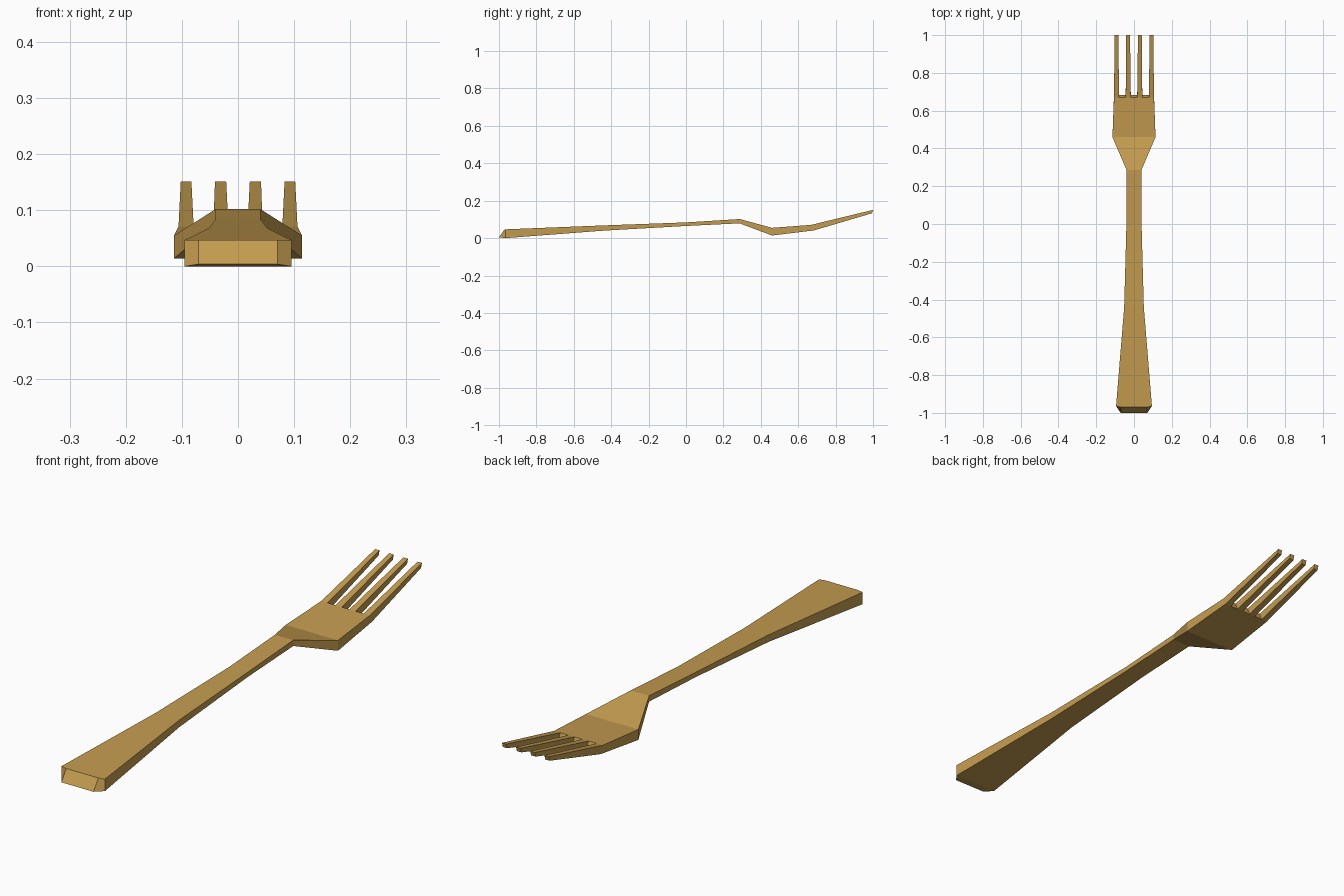
import bpy, bmesh

if "Cube" in bpy.data.objects:
    bpy.data.objects.remove(bpy.data.objects["Cube"])

bm = bmesh.new()


def section(y, xs, z, yb=None, zb=None):
    """Top and bottom vertex rows across the strip."""
    top = [bm.verts.new((x, y, z[0])) for x in xs]
    bot = [bm.verts.new((x, y if yb is None else yb, z[1])) for x in xs]
    return top, bot


def bridge(a, b):
    """Close the four long faces between two sections (rows may differ in count)."""
    (at, ab), (bt, bb) = a, b
    bm.faces.new(at + bt[::-1])
    bm.faces.new(ab[::-1] + bb)
    bm.faces.new((at[0], bt[0], bb[0], ab[0]))
    bm.faces.new((at[-1], ab[-1], bb[-1], bt[-1]))


# Handle, neck and shoulder: y, half width, top z, bottom z
stations = [
    (-0.965, 0.095, 0.047, 0.0),
    (-0.44, 0.052, 0.068, 0.040),
    (0.0, 0.040, 0.084, 0.065),
    (0.287, 0.040, 0.102, 0.079),
    (0.46, 0.114, 0.055, 0.014),
]
rows = [section(y, (-w, w), (t, b)) for y, w, t, b in stations]
for a, b in zip(rows, rows[1:]):
    bridge(a, b)

# Handle butt: sloping end face with clipped corners
tip_t = [bm.verts.new((x, -0.97, 0.047)) for x in (-0.07, 0.07)]
tip_b = [bm.verts.new((x, -1.0, 0.004)) for x in (-0.07, 0.07)]
bridge((tip_t, tip_b), rows[0])
bm.faces.new(tip_t + tip_b[::-1])

# Head plate, ending in the roots of the four tines
root_x = [-0.106, -0.079, -0.044, -0.017, 0.017, 0.044, 0.079, 0.106]
end_x = [-0.102, -0.083, -0.041, -0.021, 0.021, 0.041, 0.083, 0.102]
root = section(0.67, root_x, (0.071, 0.041), yb=0.683)
bridge(rows[-1], root)

# Tines and the slot floors between them
end = section(1.0, end_x, (0.151, 0.133), yb=0.995)
for i in range(0, 8, 2):
    r = [row[i:i + 2] for row in root]
    e = [row[i:i + 2] for row in end]
    bridge(r, e)
    bm.faces.new(e[0] + e[1][::-1])
for i in (1, 3, 5):
    bm.faces.new(root[0][i:i + 2] + root[1][i:i + 2][::-1])

bmesh.ops.recalc_face_normals(bm, faces=bm.faces)
mesh = bpy.data.meshes.new("fork")
bm.to_mesh(mesh)
bm.free()
fork = bpy.data.objects.new("fork", mesh)
bpy.context.collection.objects.link(fork)

# Brass colour
brass = bpy.data.materials.new("brass")
brass.diffuse_color = (0.55, 0.33, 0.08, 1)
brass.use_nodes = True
brass.node_tree.nodes["Principled BSDF"].inputs["Base Color"].default_value = brass.diffuse_color
mesh.materials.append(brass)
